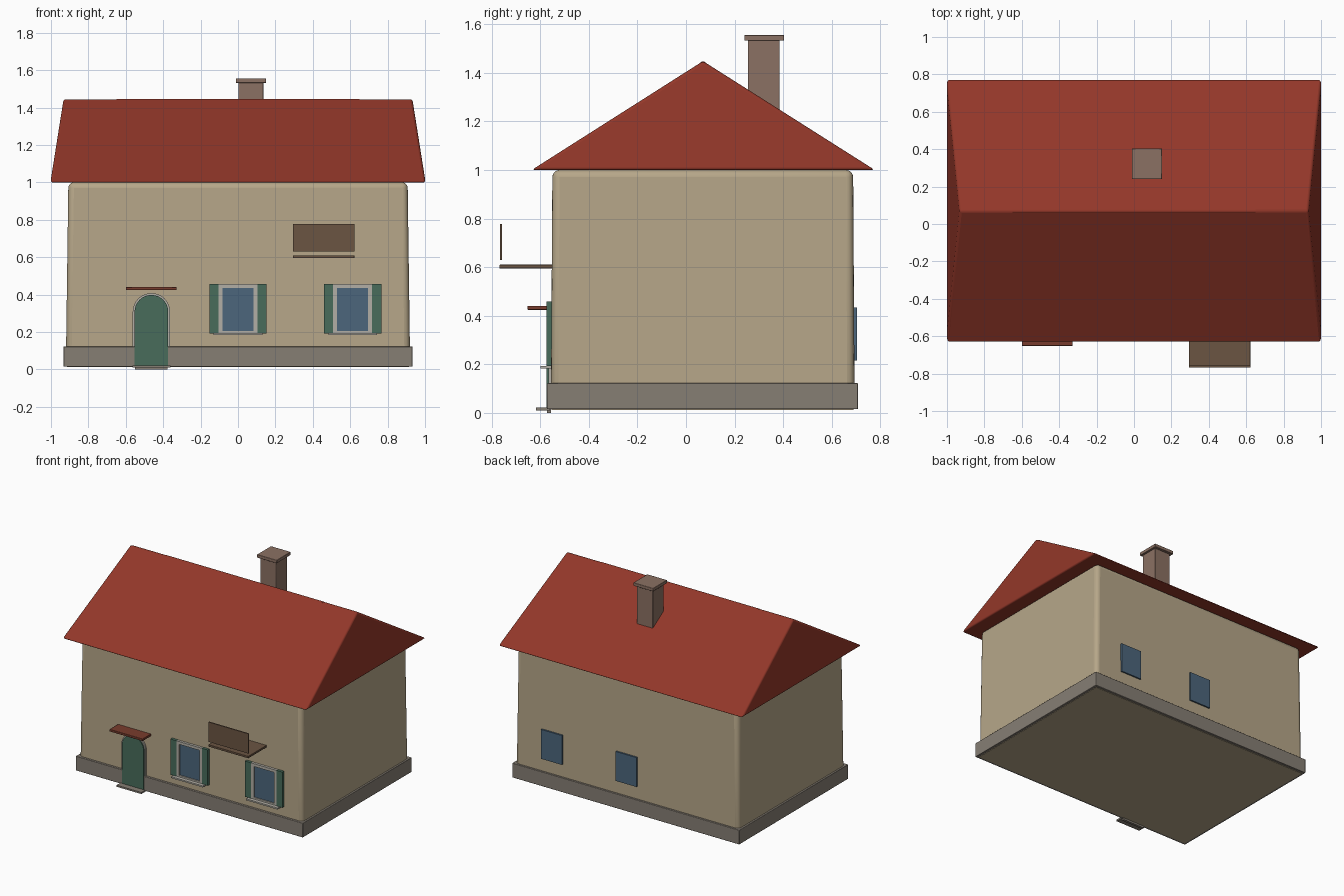
import bpy, bmesh, math

if "Cube" in bpy.data.objects:
    bpy.data.objects.remove(bpy.data.objects["Cube"])


def material(name, rgb):
    m = bpy.data.materials.new(name)
    m.diffuse_color = (*rgb, 1)
    m.use_nodes = True
    m.node_tree.nodes["Principled BSDF"].inputs["Base Color"].default_value = m.diffuse_color
    return m


PLASTER = material("plaster", (0.47, 0.385, 0.25))
STONE = material("stone", (0.24, 0.21, 0.175))
TILE = material("roof_tile", (0.29, 0.038, 0.022))
CANOPY = material("canopy_tile", (0.19, 0.045, 0.026))
BRICK = material("brick", (0.26, 0.165, 0.125))
GREEN = material("green_paint", (0.065, 0.15, 0.105))
TRIM = material("trim", (0.45, 0.43, 0.38))
GLASS = material("glass", (0.072, 0.133, 0.2))
WOOD = material("wood", (0.145, 0.09, 0.055))


def finish(name, bm, mat, bevel=0, segments=3):
    bmesh.ops.recalc_face_normals(bm, faces=bm.faces)
    mesh = bpy.data.meshes.new(name)
    bm.to_mesh(mesh)
    bm.free()
    mesh.materials.append(mat)
    ob = bpy.data.objects.new(name, mesh)
    bpy.context.collection.objects.link(ob)
    if bevel:
        mod = ob.modifiers.new("bevel", 'BEVEL')
        mod.width, mod.segments = bevel, segments
        bpy.context.view_layer.objects.active = ob
        ob.select_set(True)
        bpy.ops.object.shade_smooth_by_angle(angle=math.radians(35))
        ob.select_set(False)
    return ob


def frustum(name, bottom, top, z0, z1, mat, bevel=0, segments=3):
    """Box between two rectangles, each given as (x0, x1, y0, y1)."""
    bm = bmesh.new()
    rings = []
    for (x0, x1, y0, y1), z in ((bottom, z0), (top, z1)):
        rings.append([bm.verts.new(p) for p in
                      ((x0, y0, z), (x1, y0, z), (x1, y1, z), (x0, y1, z))])
    for ring in rings:
        bm.faces.new(ring)
    for i in range(4):
        j = (i + 1) % 4
        bm.faces.new((rings[0][i], rings[0][j], rings[1][j], rings[1][i]))
    return finish(name, bm, mat, bevel, segments)


def box(name, x0, x1, y0, y1, z0, z1, mat, bevel=0):
    rect = (x0, x1, y0, y1)
    return frustum(name, rect, rect, z0, z1, mat, bevel, 2)


def arch(name, cx, r, z0, spring, y0, y1, mat):
    """Round-topped panel extruded along y."""
    bm = bmesh.new()
    pts = [(cx - r, z0), (cx + r, z0)]
    pts += [(cx + r * math.cos(a * math.pi / 16), spring + r * math.sin(a * math.pi / 16))
            for a in range(17)]
    face = bm.faces.new([bm.verts.new((x, y0, z)) for x, z in pts])
    ext = bmesh.ops.extrude_face_region(bm, geom=[face])
    verts = [v for v in ext["geom"] if isinstance(v, bmesh.types.BMVert)]
    bmesh.ops.translate(bm, verts=verts, vec=(0, y1 - y0, 0))
    return finish(name, bm, mat)


# Plinth, floor underside and rounded, slightly tapered walls
box("plinth", -0.933, 0.933, -0.572, 0.708, 0.015, 0.122, STONE, 0.003)
box("floor", -0.915, 0.915, -0.553, 0.69, 0.012, 0.03, PLASTER)
frustum("walls", (-0.92, 0.92, -0.556, 0.694), (-0.907, 0.907, -0.55, 0.688),
        0.05, 1.0, PLASTER, 0.03, 4)

# Roof with leaning gable ends
bm = bmesh.new()
a, b, c, d = [bm.verts.new(p) for p in
              ((-1.003, -0.635, 1), (1.003, -0.635, 1), (1.003, 0.777, 1), (-1.003, 0.777, 1))]
e, f = bm.verts.new((-0.932, 0.07, 1.448)), bm.verts.new((0.932, 0.07, 1.448))
for vs in ((a, b, c, d), (a, b, f, e), (c, d, e, f), (a, d, e), (b, c, f)):
    bm.faces.new(vs)
finish("roof", bm, TILE, 0.012)

# Ridge cap
bpy.ops.mesh.primitive_cylinder_add(vertices=16, radius=0.014, depth=1.3,
                                    location=(0, 0.07, 1.433), rotation=(0, math.pi / 2, 0))
ridge = bpy.context.object
ridge.name = "ridge_cap"
ridge.data.materials.append(TILE)
bpy.ops.object.shade_smooth_by_angle()
ridge.select_set(False)

# Chimney
box("chimney", 0.003, 0.135, 0.255, 0.385, 1.15, 1.535, BRICK, 0.004)
box("chimney_cap", -0.012, 0.15, 0.24, 0.404, 1.532, 1.556, BRICK, 0.003)

# Door, surround, step and canopy
arch("door_frame", -0.463, 0.1, 0.02, 0.308, -0.565, -0.545, TRIM)
arch("door", -0.463, 0.09, 0.02, 0.308, -0.574, -0.55, GREEN)
box("door_step", -0.565, -0.362, -0.618, -0.56, 0.01, 0.022, STONE)
box("door_step_foot", -0.55, -0.376, -0.573, -0.555, 0, 0.02, STONE)
box("door_canopy", -0.60, -0.328, -0.652, -0.55, 0.424, 0.441, CANOPY, 0.003)

# Front windows with frames, shutters and sills
for i, cx in enumerate((0.0, 0.613)):
    n = f"window_{i + 1}"
    box(n + "_glass", cx - 0.09, cx + 0.09, -0.564, -0.545, 0.2, 0.445, GLASS)
    for s, side in ((-1, "left"), (1, "right")):
        x0, x1 = sorted((cx + s * 0.083, cx + s * 0.106))
        box(f"{n}_frame_{side}", x0, x1, -0.572, -0.545, 0.19, 0.457, TRIM)
        x0, x1 = sorted((cx + s * 0.104, cx + s * 0.153))
        box(f"{n}_shutter_{side}", x0, x1, -0.574, -0.55, 0.193, 0.458, GREEN)
    box(n + "_frame_top", cx - 0.083, cx + 0.083, -0.572, -0.545, 0.436, 0.457, TRIM)
    box(n + "_frame_bottom", cx - 0.083, cx + 0.083, -0.572, -0.545, 0.19, 0.206, TRIM)
    box(n + "_sill", cx - 0.13, cx + 0.13, -0.598, -0.55, 0.183, 0.194, TRIM)
    # Plain back window in line with the front one
    box(f"back_window_{i + 1}", cx - 0.086, cx + 0.086, 0.685, 0.704, 0.215, 0.433, GLASS)

# Balcony floor and floating front panel
box("balcony_floor", 0.293, 0.622, -0.768, -0.55, 0.595, 0.61, WOOD, 0.002)
box("balcony_panel", 0.293, 0.622, -0.766, -0.757, 0.63, 0.777, WOOD)
